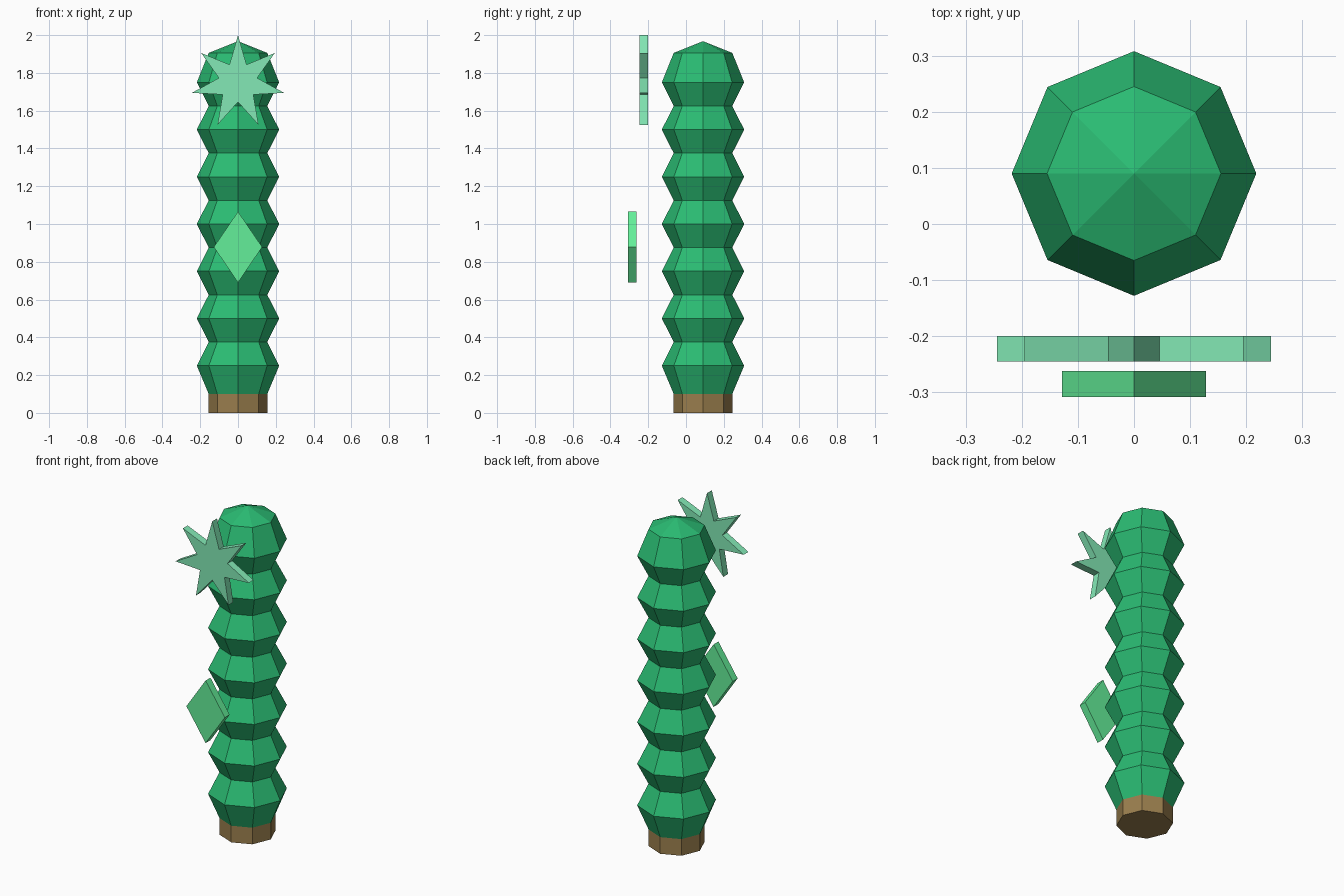
import bpy, bmesh
from math import sin, cos, pi

if "Cube" in bpy.data.objects:
    bpy.data.objects.remove(bpy.data.objects["Cube"])

CY = 0.09  # depth of the trunk axis


def material(name, rgb):
    m = bpy.data.materials.new(name)
    m.diffuse_color = [(c / 255) ** 2.2 for c in rgb] + [1]
    m.use_nodes = True
    m.node_tree.nodes["Principled BSDF"].inputs["Base Color"].default_value = m.diffuse_color
    return m


def finish(name, bm, mat):
    bmesh.ops.recalc_face_normals(bm, faces=bm.faces)
    me = bpy.data.meshes.new(name)
    bm.to_mesh(me)
    bm.free()
    me.materials.append(mat)
    ob = bpy.data.objects.new(name, me)
    bpy.context.collection.objects.link(ob)
    return ob


def lathe(name, rings, mat, apex=None, sides=8):
    """Stack of octagonal rings (radius, z), closed flat or with a point."""
    bm = bmesh.new()
    loops = [[bm.verts.new((r * cos(2 * pi * i / sides), CY + r * sin(2 * pi * i / sides), z))
              for i in range(sides)] for r, z in rings]
    for a, b in zip(loops, loops[1:]):
        for i in range(sides):
            j = (i + 1) % sides
            bm.faces.new((a[i], a[j], b[j], b[i]))
    bm.faces.new(loops[0])
    if apex is None:
        bm.faces.new(loops[-1])
    else:
        tip = bm.verts.new((0, CY, apex))
        for i in range(sides):
            bm.faces.new((loops[-1][i], loops[-1][(i + 1) % sides], tip))
    return finish(name, bm, mat)


def plate(name, points, y0, y1, mat):
    """Upright flat plate from an (x, z) outline."""
    bm = bmesh.new()
    face = bm.faces.new([bm.verts.new((x, y0, z)) for x, z in points])
    ext = bmesh.ops.extrude_face_region(bm, geom=[face])
    verts = [v for v in ext["geom"] if isinstance(v, bmesh.types.BMVert)]
    bmesh.ops.translate(bm, verts=verts, vec=(0, y1 - y0, 0))
    return finish(name, bm, mat)


green = material("stem_green", (46, 186, 114))
brown = material("base_brown", (152, 125, 78))
mint = material("star_mint", (130, 232, 180))
bright = material("diamond_green", (100, 238, 152))

# Brown foot
lathe("base", [(0.155, 0), (0.155, 0.1)], brown)

# Ribbed stem: alternating wide and narrow rings
rings = [(0.155, 0.1)]
for k in range(7):
    rings.append((0.218, 0.25 + 0.25 * k))
    rings.append((0.155, 0.375 + 0.25 * k if k < 6 else 1.906))
lathe("stem", rings, green, apex=1.968)

# Seven-pointed star in front of the top
star = []
for i in range(14):
    r = 0.25 if i % 2 == 0 else 0.104
    star.append((r * sin(pi * i / 7), 1.75 + r * cos(pi * i / 7)))
plate("star", star, -0.245, -0.2, mint)

# Diamond in front of the middle
plate("diamond", [(0, 0.69), (0.128, 0.878), (0, 1.066), (-0.128, 0.878)],
      -0.308, -0.262, bright)
